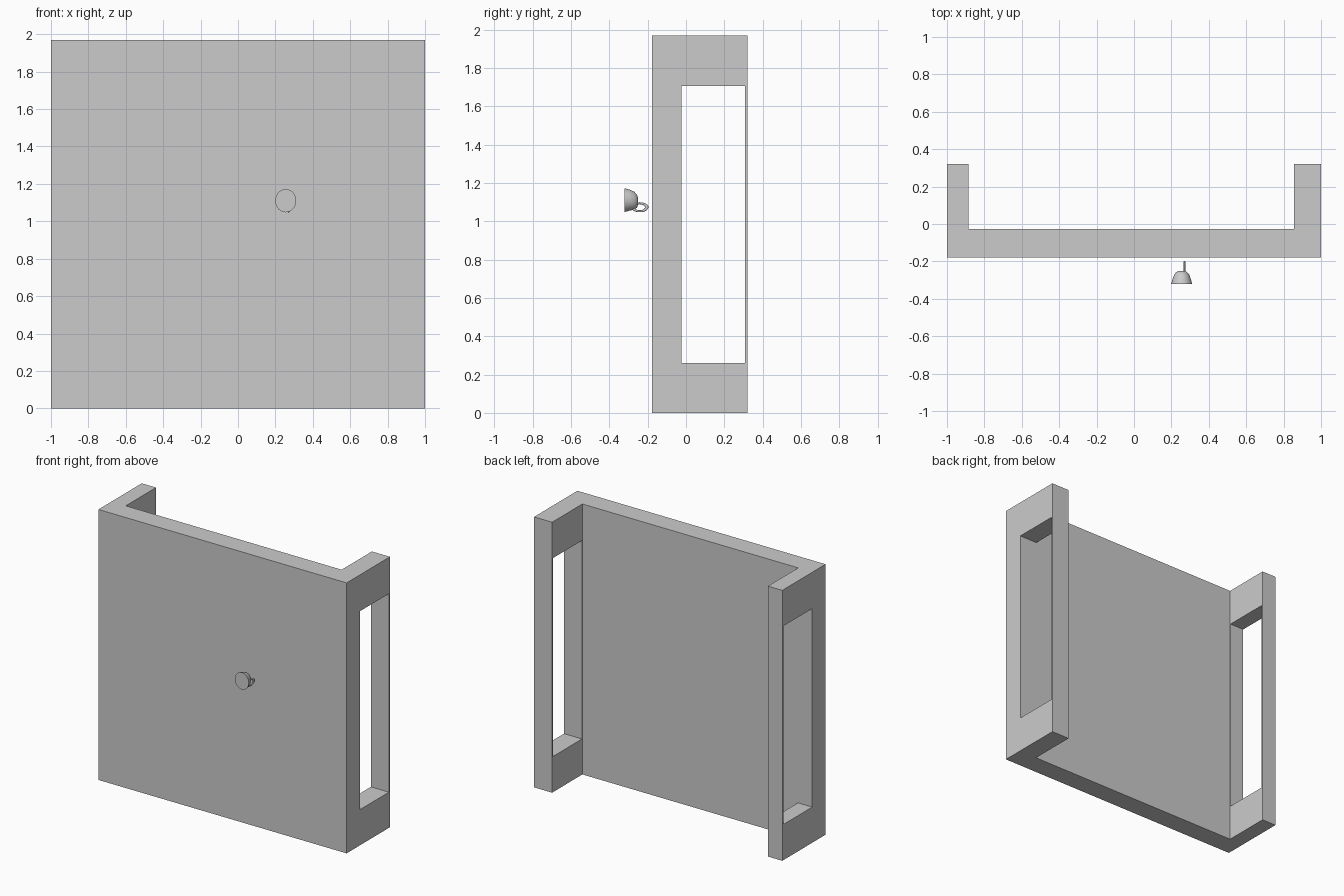
import bpy, bmesh, math
from mathutils import Matrix

if "Cube" in bpy.data.objects:
    bpy.data.objects.remove(bpy.data.objects["Cube"])


def make_object(name, bm):
    bmesh.ops.recalc_face_normals(bm, faces=bm.faces)
    mesh = bpy.data.meshes.new(name)
    bm.to_mesh(mesh)
    bm.free()
    obj = bpy.data.objects.new(name, mesh)
    bpy.context.collection.objects.link(obj)
    return obj


def smooth(obj, angle=40):
    bpy.ops.object.select_all(action='DESELECT')
    obj.select_set(True)
    bpy.context.view_layer.objects.active = obj
    bpy.ops.object.shade_smooth_by_angle(angle=math.radians(angle))


# Panel with two side wings: U-shaped plan raised to full height
HEIGHT = 1.97
plan = [(-1, -0.178), (1, -0.178), (1, 0.32), (0.855, 0.32),
        (0.855, -0.028), (-0.885, -0.028), (-0.885, 0.32), (-1, 0.32)]
bm = bmesh.new()
base = bm.faces.new([bm.verts.new((x, y, 0)) for x, y in plan])
top = bmesh.ops.extrude_face_region(bm, geom=[base])["geom"]
bmesh.ops.translate(bm, vec=(0, 0, HEIGHT),
                    verts=[g for g in top if isinstance(g, bmesh.types.BMVert)])
panel = make_object("door_panel", bm)

# Tall opening through both wings
y0, y1, z0, z1 = -0.024, 0.308, 0.26, 1.705
bm = bmesh.new()
bmesh.ops.create_cube(bm, size=1, matrix=Matrix.Translation((0, (y0 + y1) / 2, (z0 + z1) / 2))
                      @ Matrix.Diagonal((2.4, y1 - y0, z1 - z0, 1)))
cutter = make_object("wing_opening_cutter", bm)
cutter.hide_render = True
cutter.display_type = 'WIRE'
cut = panel.modifiers.new("wing_openings", 'BOOLEAN')
cut.operation = 'DIFFERENCE'
cut.solver = 'EXACT'
cut.object = cutter

# Cup-shaped knob: tapered rings lofted from the front disc to the back
SIDES = 32
sections = [(-0.32, 0.056, 0.062, 1.11), (-0.295, 0.049, 0.055, 1.11),
            (-0.27, 0.040, 0.047, 1.107), (-0.256, 0.028, 0.034, 1.105),
            (-0.25, 0.014, 0.018, 1.105)]
bm = bmesh.new()
rings = []
for y, rx, rz, zc in sections:
    angles = [2 * math.pi * i / SIDES for i in range(SIDES)]
    rings.append([bm.verts.new((0.255 + rx * math.cos(a), y, zc + rz * math.sin(a)))
                  for a in angles])
for a, b in zip(rings, rings[1:]):
    for i in range(SIDES):
        j = (i + 1) % SIDES
        bm.faces.new((a[i], a[j], b[j], b[i]))
bm.faces.new(rings[0])
bm.faces.new(rings[-1])
smooth(make_object("knob_cup", bm))

# Thin upright ring behind the knob
bpy.ops.mesh.primitive_torus_add(major_radius=0.036, minor_radius=0.009,
                                 major_segments=32, minor_segments=10,
                                 location=(0.27, -0.241, 1.073),
                                 rotation=(0, math.pi / 2, 0))
ring = bpy.context.object
ring.name = "knob_ring"
ring.scale = (0.58, 1, 0.5)
smooth(ring)
